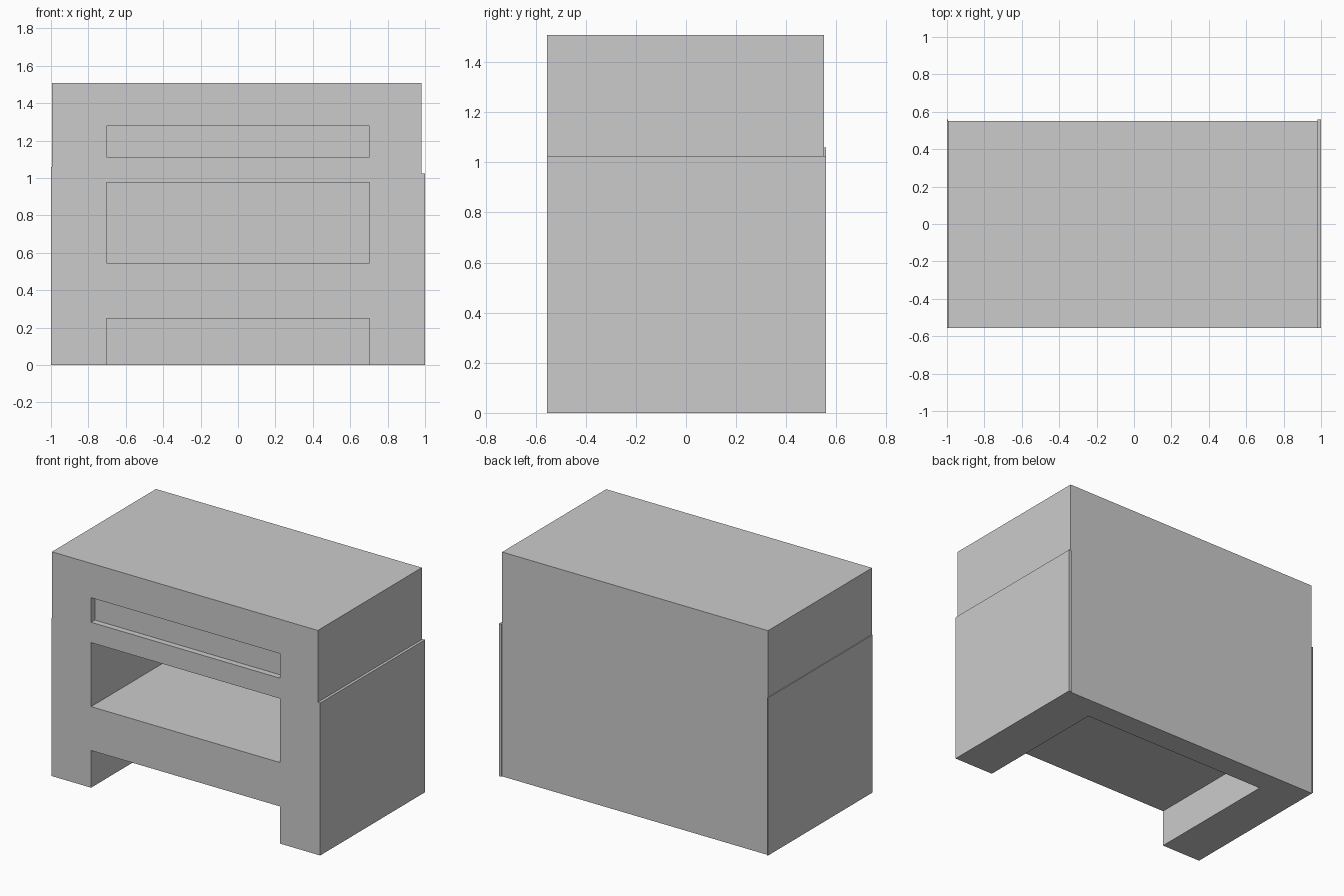
import bpy, bmesh

if "Cube" in bpy.data.objects:
    bpy.data.objects.remove(bpy.data.objects["Cube"])


def box(name, x, y, z):
    """Axis-aligned box from (min, max) pairs."""
    bm = bmesh.new()
    bmesh.ops.create_cube(bm, size=1)
    for v in bm.verts:
        v.co = [r[0] if c < 0 else r[1] for c, r in zip(v.co, (x, y, z))]
    mesh = bpy.data.meshes.new(name)
    bm.to_mesh(mesh)
    bm.free()
    obj = bpy.data.objects.new(name, mesh)
    bpy.context.collection.objects.link(obj)
    return obj


def carve(obj, cutter):
    """Subtract a cutter, apply the result and remove the cutter."""
    cutter.hide_render = True
    mod = obj.modifiers.new("carve", "BOOLEAN")
    mod.operation = "DIFFERENCE"
    mod.solver = "EXACT"
    mod.object = cutter
    bpy.context.view_layer.objects.active = obj
    bpy.ops.object.modifier_apply(modifier=mod.name)
    bpy.data.objects.remove(cutter)


FRONT, BACK = -0.555, 0.55

# Cabinet body
body = box("cabinet_body", (-0.995, 0.982), (FRONT, BACK), (0, 1.508))

# Leg space, open shelf and shallow drawer slot, all open to the front
openings = [
    ("leg_space", 0.39, -0.1, 0.25),
    ("shelf_opening", 0.39, 0.545, 0.975),
    ("drawer_slot", -0.515, 1.112, 1.277),
]
for name, depth, low, high in openings:
    carve(body, box(name, (-0.704, 0.702), (FRONT - 0.1, depth), (low, high)))

# Thin side panels, slightly proud of the body at the back
box("left_side_panel", (-1.0, -0.995), (FRONT, 0.558), (0, 1.06))
box("right_side_panel", (0.982, 1.0), (FRONT, 0.558), (0, 1.025))
